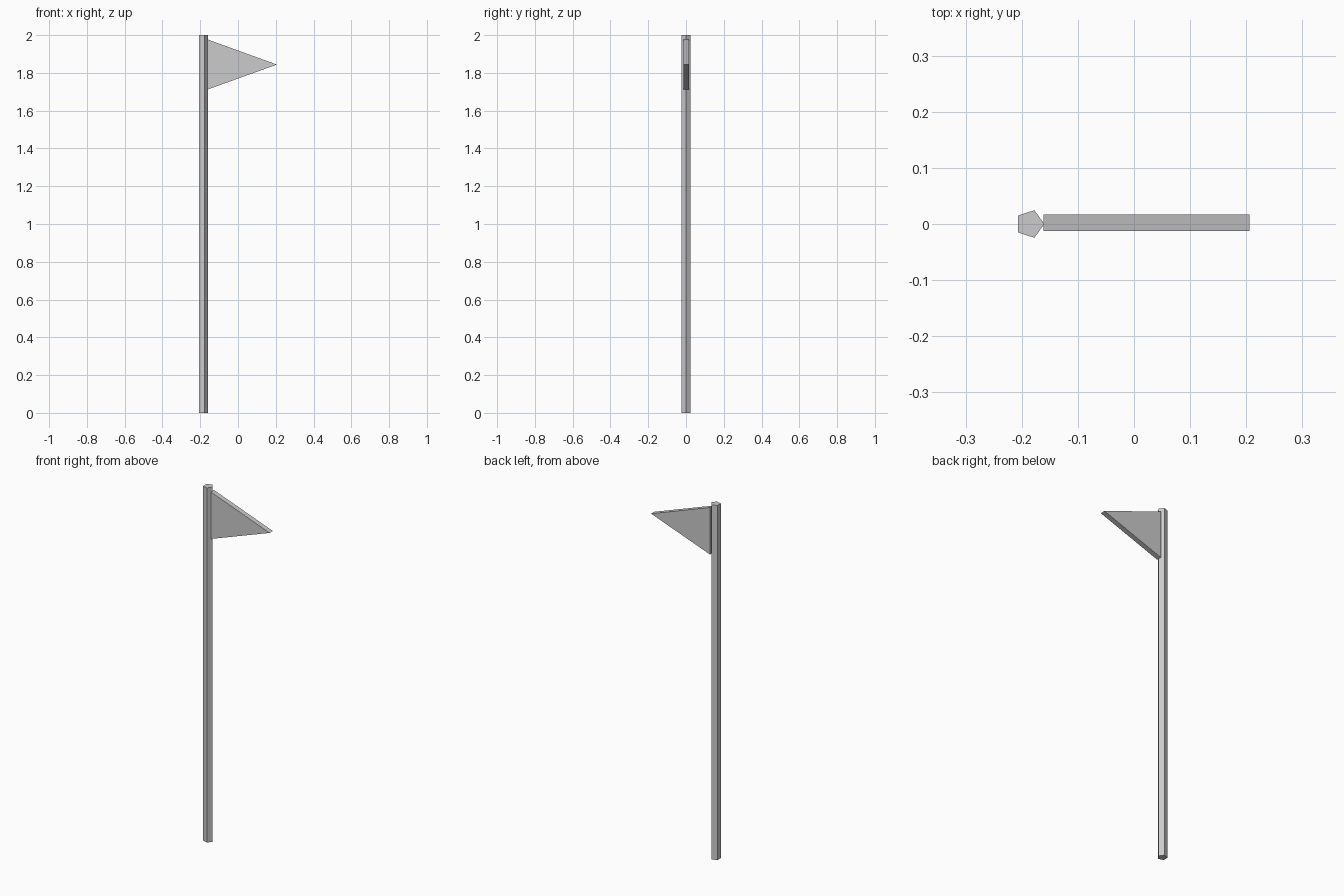
import bpy, math

if "Cube" in bpy.data.objects:
    bpy.data.objects.remove(bpy.data.objects["Cube"])


def prism(name, profile, offset):
    """Closed solid made by extruding a flat profile along an offset."""
    n = len(profile)
    verts = list(profile) + [tuple(a + b for a, b in zip(p, offset)) for p in profile]
    faces = [tuple(reversed(range(n))), tuple(range(n, 2 * n))]
    faces += [(i, (i + 1) % n, n + (i + 1) % n, n + i) for i in range(n)]
    mesh = bpy.data.meshes.new(name)
    mesh.from_pydata(verts, [], faces)
    obj = bpy.data.objects.new(name, mesh)
    bpy.context.collection.objects.link(obj)
    return obj


# Five-sided pole, one corner pointing towards the pennant
R, POLE_X = 0.0258, -0.1855
corners = [(POLE_X + R * math.cos(math.tau * i / 5), R * math.sin(math.tau * i / 5), 0)
           for i in range(5)]
prism("pole", corners, (0, 0, 2))

# Triangular pennant, a thick three-sided slab
T, MID_Y = 0.0286, 0.0022
y0 = MID_Y - T / 2
prism("pennant", [(-0.161, y0, 1.712), (0.206, y0, 1.844), (-0.161, y0, 1.977)], (0, T, 0))

# Outward-facing normals
import bmesh
for obj in bpy.context.collection.objects:
    bm = bmesh.new()
    bm.from_mesh(obj.data)
    bmesh.ops.recalc_face_normals(bm, faces=bm.faces)
    bm.to_mesh(obj.data)
    bm.free()
